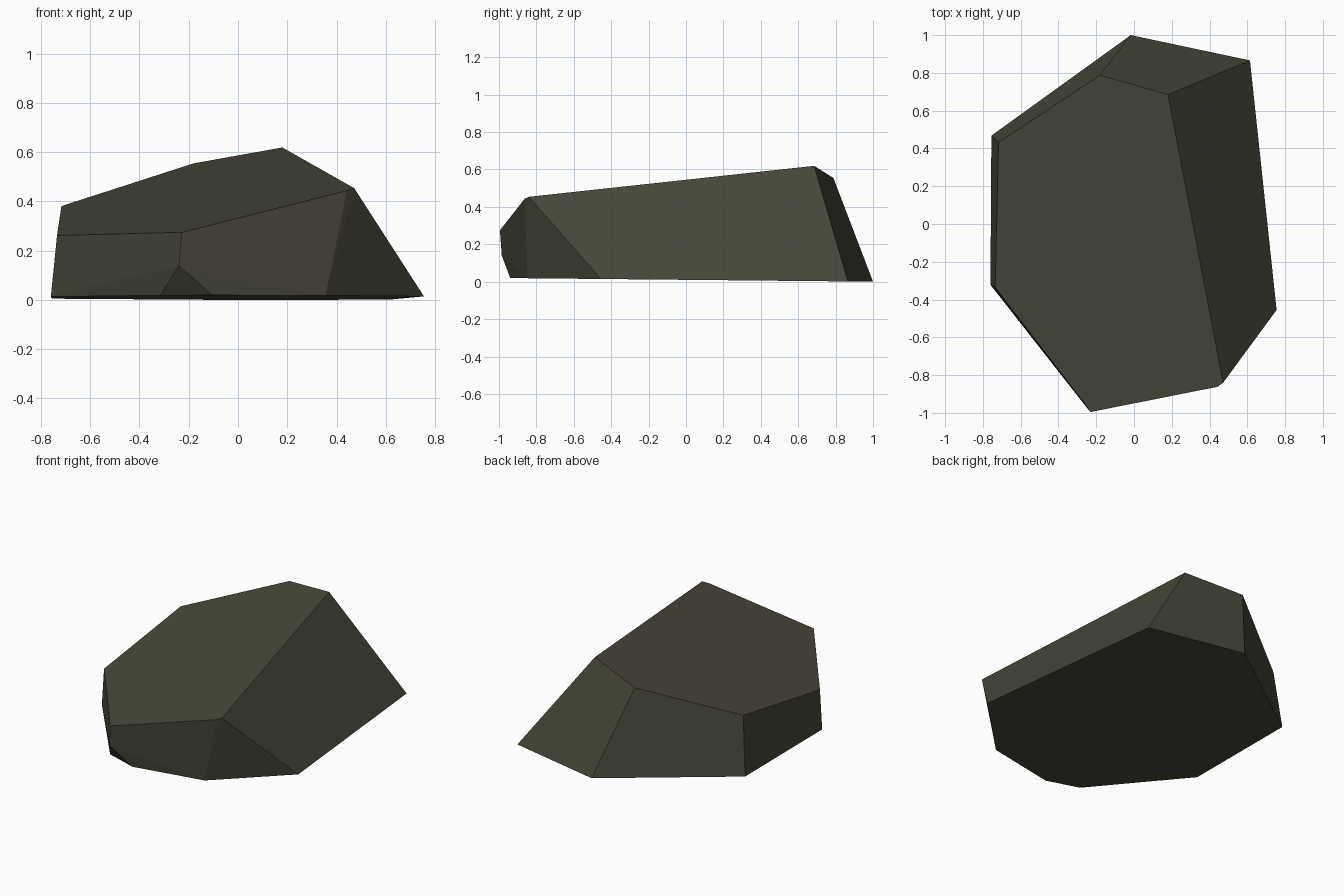
import bpy, bmesh, math

if "Cube" in bpy.data.objects:
    bpy.data.objects.remove(bpy.data.objects["Cube"])

# Planes of the sloping top facet and the almost flat underside
def top_z(x, y):
    return 0.555 + 0.2225 * (x + 0.18) + 0.151 * (y - 0.79)

def base_z(x, y):
    return 0.01 - 0.01 * y

# Outlines of the two facets, seen from above
top = [(-0.18, 0.788), (0.18, 0.685), (0.472, -0.84), (0.442, -0.862),
       (-0.228, -0.995), (-0.735, -0.335), (-0.717, 0.432)]
base = [(-0.017, 1.0), (0.614, 0.866), (0.755, -0.455), (0.355, -0.85),
        (-0.105, -0.94), (-0.315, -0.872), (-0.76, -0.322), (-0.755, 0.468)]
points = [(x, y, top_z(x, y)) for x, y in top]
points += [(x, y, base_z(x, y)) for x, y in base]
points.append((-0.24, -0.985, 0.14))  # chipped front corner

# Faceted rock: hull of the outlines, flat facets merged
bm = bmesh.new()
for p in points:
    bm.verts.new(p)
bmesh.ops.convex_hull(bm, input=bm.verts[:])
bmesh.ops.dissolve_limit(bm, angle_limit=math.radians(3),
                         verts=bm.verts[:], edges=bm.edges[:])
bmesh.ops.recalc_face_normals(bm, faces=bm.faces[:])
mesh = bpy.data.meshes.new("rock")
bm.to_mesh(mesh)
bm.free()

stone = bpy.data.materials.new("dark olive stone")
stone.diffuse_color = (0.065, 0.062, 0.041, 1)
stone.use_nodes = True
stone.node_tree.nodes["Principled BSDF"].inputs["Base Color"].default_value = stone.diffuse_color
mesh.materials.append(stone)
rock = bpy.data.objects.new("rock", mesh)
bpy.context.collection.objects.link(rock)
